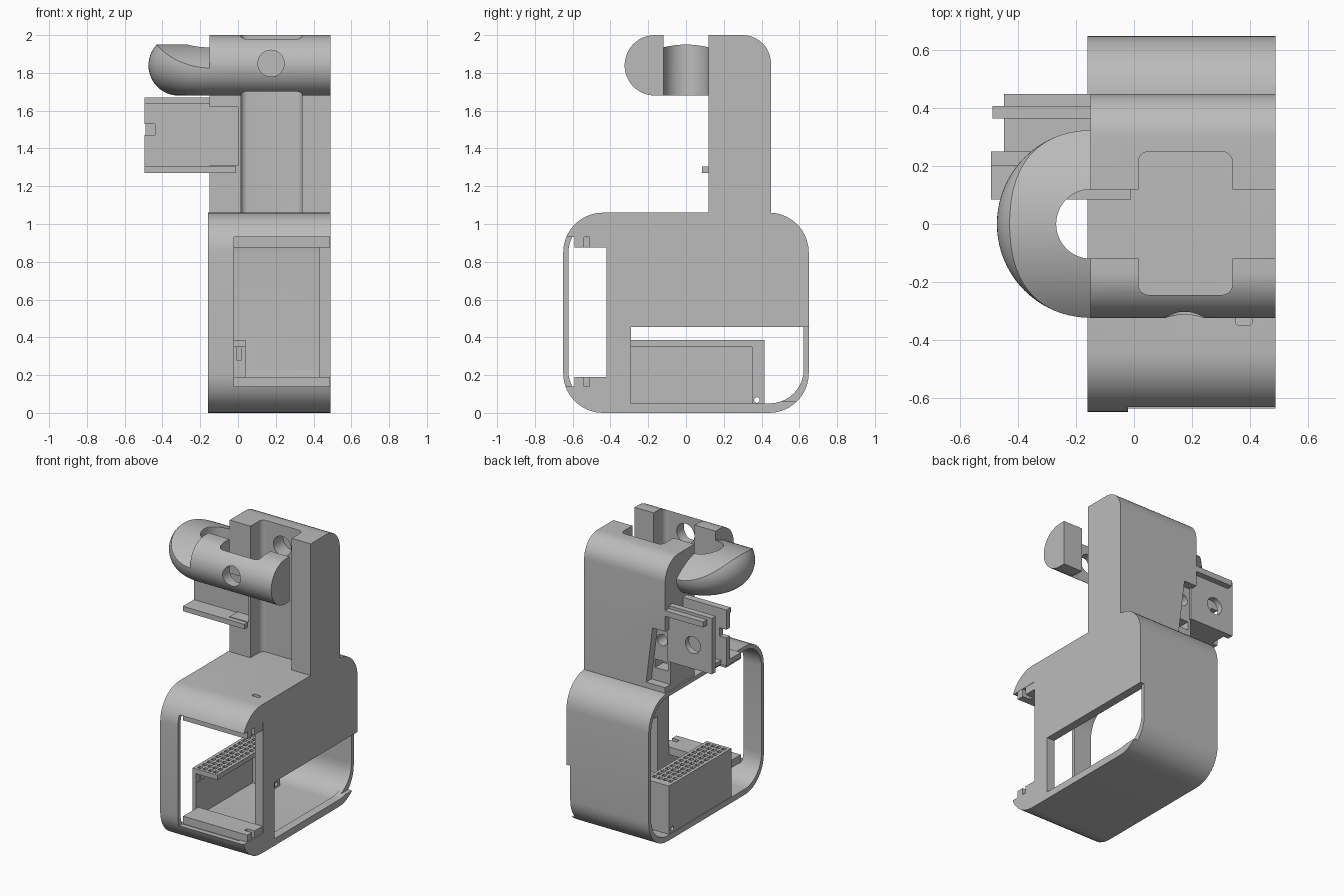
import bpy, bmesh, math
from mathutils import Vector

cube = bpy.data.objects.get("Cube")
if cube:
    bpy.data.objects.remove(cube, do_unlink=True)

GREY = (0.5, 0.5, 0.5, 1)
grey = bpy.data.materials.new("grey_plastic")
grey.use_nodes = True
grey.diffuse_color = GREY
grey.node_tree.nodes["Principled BSDF"].inputs["Base Color"].default_value = GREY


def loft(name, rings):
    """Solid through a list of equal-length point rings, capped at both ends."""
    bm = bmesh.new()
    loops = [[bm.verts.new(p) for p in ring] for ring in rings]
    for a, b in zip(loops, loops[1:]):
        for i in range(len(a)):
            j = (i + 1) % len(a)
            bm.faces.new((a[i], a[j], b[j], b[i]))
    bm.faces.new(loops[0][::-1])
    bm.faces.new(loops[-1])
    bmesh.ops.recalc_face_normals(bm, faces=bm.faces)
    return to_object(name, bm)


def to_object(name, bm):
    mesh = bpy.data.meshes.new(name)
    bm.to_mesh(mesh)
    bm.free()
    mesh.materials.append(grey)
    ob = bpy.data.objects.new(name, mesh)
    bpy.context.collection.objects.link(ob)
    return ob


def prism(name, pts, axis, lo, hi):
    """Extrude a 2D outline along an axis; the outline uses the other two in order."""
    def place(p, d):
        c = list(p)
        c.insert("xyz".index(axis), d)
        return Vector(c)
    return loft(name, [[place(p, d) for p in pts] for d in (lo, hi)])


def rounded(a0, a1, b0, b1, radii, steps=10):
    """Rectangle outline; radii run from the low-low corner counterclockwise."""
    pts = []
    corners = [(a0, b0, 1, 1), (a1, b0, -1, 1), (a1, b1, -1, -1), (a0, b1, 1, -1)]
    for k, ((a, b, sa, sb), r) in enumerate(zip(corners, radii)):
        if r == 0:
            pts.append((a, b))
            continue
        for i in range(steps + 1):
            t = math.pi + math.pi / 2 * (k + i / steps)
            pts.append((a + sa * r + r * math.cos(t), b + sb * r + r * math.sin(t)))
    return pts


def box(name, x0, x1, y0, y1, z0, z1):
    return prism(name, [(x0, y0), (x1, y0), (x1, y1), (x0, y1)], "z", z0, z1)


def rod(name, axis, centre, r, lo, hi, n=40):
    pts = [(centre[0] + r * math.cos(math.tau * i / n),
            centre[1] + r * math.sin(math.tau * i / n)) for i in range(n)]
    return prism(name, pts, axis, lo, hi)


def combine(ob, *others, op="DIFFERENCE"):
    """Apply booleans and remove the helper solids."""
    for other in others:
        mod = ob.modifiers.new("cut", "BOOLEAN")
        mod.operation, mod.solver, mod.object = op, "EXACT", other
        bpy.context.view_layer.update()
        dg = bpy.context.evaluated_depsgraph_get()
        mesh = bpy.data.meshes.new_from_object(ob.evaluated_get(dg))
        ob.modifiers.clear()
        ob.data = mesh
        bpy.data.objects.remove(other, do_unlink=True)
    return ob


# Housing: rounded shell open on the right, with one thick side wall
combine(
    prism("housing", rounded(-0.65, 0.65, 0, 1.06, [0.21] * 4), "x", -0.16, 0.49),
    prism("cavity", rounded(-0.623, 0.623, 0.04, 1.03, [0.185] * 4), "x", -0.3, 0.43),
    box("front_window", -0.02, 0.6, -0.8, -0.42, 0.14, 0.93),
    prism("side_window", rounded(-0.29, 0.623, 0.05, 0.455, [0, 0.18, 0, 0]), "x", 0.3, 0.6),
    box("back_step", 0.46, 0.6, 0.44, 0.8, 0.06, 0.455),
    prism("top_slot", rounded(0.35, 0.41, -0.35, -0.32, [0.014] * 4, 4), "z", 0.95, 1.2),
)

# Ledges above and below the front window
for name, z0, z1 in (("upper_ledge", 0.875, 0.935), ("lower_ledge", 0.135, 0.19)):
    combine(box(name, -0.02, 0.488, -0.59, -0.42, z0, z1),
            box("ledge_notch", 0.43, 0.6, -0.54, -0.51, z0 - 0.01, z1 + 0.01))

# Perforated inner tray
tray = box("perforated_tray", -0.155, 0.04, -0.29, 0.415, 0.04, 0.385)
bm = bmesh.new()
for i in range(4):
    for j in range(13):
        verts = bmesh.ops.create_cube(bm, size=1)["verts"]
        bmesh.ops.scale(bm, vec=(0.026, 0.03, 0.2), verts=verts)
        bmesh.ops.translate(bm, vec=(-0.12 + 0.042 * i, -0.255 + 0.05 * j, 0.38), verts=verts)
combine(tray, box("tray_hollow", -0.13, 0.2, -0.5, 0.35, 0, 0.35), to_object("holes", bm))
combine(tray, rod("tray_pin_hole", "x", (0.375, 0.068), 0.015, -0.3, 0.3, 16))


def slot(name):
    return prism(name, rounded(0.015, 0.34, -0.245, 0.25, [0.035] * 4, 6), "z", 0.9, 2.2)


# Tower with a front channel and side recesses
combine(
    prism("tower", rounded(0.12, 0.45, 1.04, 2, [0, 0, 0.15, 0]), "x", -0.15, 0.49),
    slot("channel"),
    rod("blind_hole", "y", (0.175, 1.85), 0.07, 0.2, 0.36),
    box("side_recess", -0.3, 0.0, 0, 0.21, 1.31, 1.62),
    prism("back_recess", [(-0.3, 1.1), (0.0, 1.1), (-0.05, 1.5), (-0.3, 1.5)], "y", 0.39, 0.6),
    rod("recess_hole", "y", (-0.085, 1.4), 0.04, 0.1, 0.6),
    box("recess_slot", -0.13, -0.03, 0.3, 0.6, 1.19, 1.25),
)

# Front bar with its round hole
combine(
    prism("front_bar", rounded(-0.325, -0.12, 1.68, 2, [0.1599, 0, 0, 0.1599], 14),
          "x", -0.15, 0.49),
    slot("bar_notch"),
    rod("bar_hole", "y", (0.175, 1.85), 0.07, -0.5, 0),
)

# Curved end joining bar and tower, its top trimmed by a wide cylinder
profile = rounded(0.12, 0.325, 1.68, 2, [0, 0.1599, 0.1599, 0], 14)
rings = []
for i in range(41):
    t = math.pi / 2 + math.pi * i / 40
    rings.append([Vector((-0.149 + r * math.cos(t), r * math.sin(t), z)) for r, z in profile])
combine(loft("curved_end", rings),
        rod("dome", "x", (0, 1.463), 0.487, -0.8, 0.3, 128), op="INTERSECT")

# Side bracket: two plates, lips, floor and a backing strip
combine(box("bracket_front_plate", -0.455, 0.0, 0.21, 0.25, 1.28, 1.66),
        box("plate_notch", -0.6, -0.44, 0, 0.5, 1.47, 1.53))
box("bracket_lower_lip", -0.495, -0.01, 0.085, 0.25, 1.27, 1.305)
box("bracket_upper_lip", -0.495, -0.15, 0.2, 0.25, 1.635, 1.67)
for k, (z0, z1) in enumerate(((1.305, 1.47), (1.53, 1.66))):
    box("bracket_end_rib_%d" % (k + 1), -0.495, -0.455, 0.21, 0.25, z0, z1)
combine(prism("bracket_back_plate", [(-0.49, 1.27), (-0.14, 1.27), (-0.14, 1.67), (-0.49, 1.67)],
              "y", 0.365, 0.408),
        rod("bracket_hole", "y", (-0.34, 1.44), 0.06, 0.3, 0.6))
box("bracket_floor", -0.45, -0.14, 0.25, 0.365, 1.27, 1.3)
box("bracket_top_strip", -0.45, -0.14, 0.4, 0.45, 1.61, 1.65)

# Smooth the rounded faces, keep edges crisp
bpy.ops.object.select_all(action="DESELECT")
for ob in bpy.context.collection.objects:
    if ob.type == "MESH":
        ob.select_set(True)
        bpy.context.view_layer.objects.active = ob
bpy.ops.object.shade_smooth_by_angle(angle=math.radians(30))
